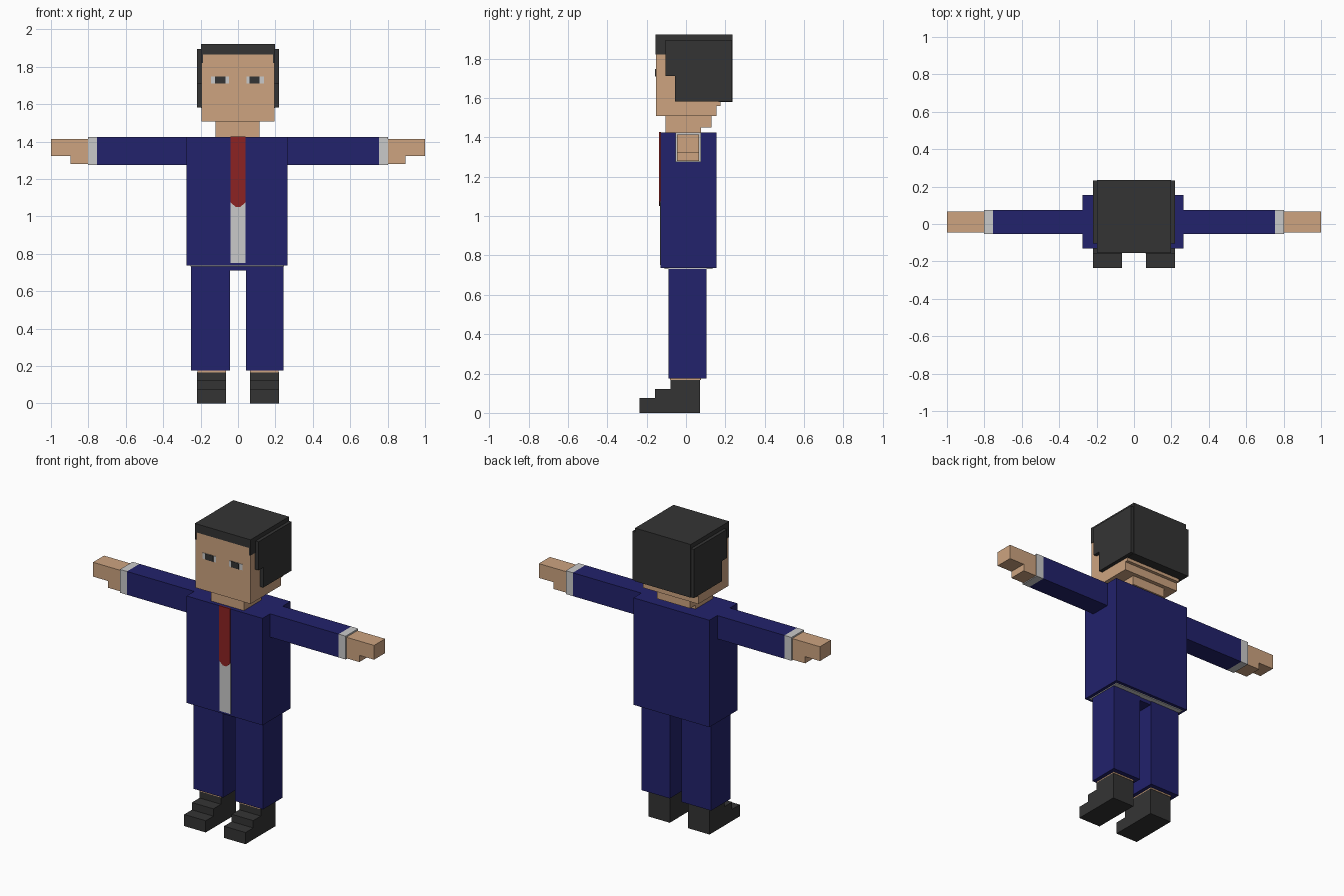
import bpy, bmesh


def material(name, rgb):
    m = bpy.data.materials.new(name)
    m.diffuse_color = (*rgb, 1)
    return m


SKIN = material("skin", (0.61, 0.37, 0.216))
NAVY = material("navy cloth", (0.016, 0.016, 0.15))
WHITE = material("white cloth", (0.59, 0.59, 0.59))
RED = material("red tie", (0.262, 0.016, 0.016))
DARK = material("charcoal", (0.034, 0.034, 0.034))


def prism(name, mat, profile, axis, lo, hi):
    """Extrude a 2D profile along axis (0 = x, 1 = y) from lo to hi."""
    bm = bmesh.new()

    def ring(t):
        return [bm.verts.new((t, a, b) if axis == 0 else (a, t, b)) for a, b in profile]

    low, high = ring(lo), ring(hi)
    bm.faces.new(low)
    bm.faces.new(high)
    n = len(profile)
    for i in range(n):
        j = (i + 1) % n
        bm.faces.new((low[i], low[j], high[j], high[i]))
    bmesh.ops.recalc_face_normals(bm, faces=bm.faces)
    mesh = bpy.data.meshes.new(name)
    bm.to_mesh(mesh)
    bm.free()
    mesh.materials.append(mat)
    ob = bpy.data.objects.new(name, mesh)
    bpy.context.collection.objects.link(ob)
    return ob


def box(name, mat, x, y, z):
    rect = [(y[0], z[0]), (y[1], z[0]), (y[1], z[1]), (y[0], z[1])]
    return prism(name, mat, rect, 0, *sorted(x))


# Jacket, with the shirt hem just showing underneath
box("jacket", NAVY, (-0.275, 0.265), (-0.13, 0.155), (0.737, 1.425))
box("shirt_hem", WHITE, (-0.255, 0.245), (-0.11, 0.135), (0.732, 0.75))
box("trouser_seat", NAVY, (-0.06, 0.06), (-0.085, 0.1), (0.71, 0.734))

# Shirt front and pointed tie
box("shirt_front", WHITE, (-0.04, 0.04), (-0.133, -0.128), (0.75, 1.075))
tie = [(-0.039, 1.428), (-0.039, 1.075), (-0.012, 1.05), (0.012, 1.05),
       (0.039, 1.075), (0.039, 1.428)]
prism("tie", RED, tie, 1, -0.136, -0.128)

# Paired limbs
for side, s in (("left", 1), ("right", -1)):
    root = 0.26 if s > 0 else 0.27
    box(side + "_sleeve", NAVY, (s * root, s * 0.753), (-0.053, 0.075), (1.275, 1.425))
    box(side + "_cuff", WHITE, (s * 0.753, s * 0.803), (-0.053, 0.075), (1.275, 1.425))
    hand = [(0.80, 1.415), (1.0, 1.415), (1.0, 1.323), (0.895, 1.323),
            (0.895, 1.28), (0.80, 1.28)]
    prism(side + "_hand", SKIN, [(s * a, b) for a, b in hand], 1, -0.045, 0.067)

    outer = 0.242 if s > 0 else 0.252
    box(side + "_trouser_leg", NAVY, (s * 0.042, s * outer), (-0.09, 0.105), (0.175, 0.738))
    box(side + "_ankle", SKIN, (s * 0.065, s * 0.217), (-0.082, 0.075), (0.166, 0.18))
    shoe = [(0.072, 0), (0.072, 0.168), (-0.08, 0.168), (-0.08, 0.122),
            (-0.157, 0.122), (-0.157, 0.075), (-0.235, 0.075), (-0.235, 0)]
    prism(side + "_shoe", DARK, shoe, 0, *sorted((s * 0.065, s * 0.218)))

# Neck and head, stepped towards the back
neck = [(-0.105, 1.42), (0.075, 1.42), (0.075, 1.45), (0.13, 1.45),
        (0.13, 1.515), (-0.105, 1.515)]
prism("neck", SKIN, neck, 0, -0.12, 0.115)
head = [(-0.153, 1.508), (0.155, 1.508), (0.155, 1.56), (0.175, 1.56),
        (0.175, 1.87), (-0.153, 1.87)]
prism("head", SKIN, head, 0, -0.196, 0.196)

# Hair: crown and fringe, back block, side panels
box("hair_crown", DARK, (-0.198, 0.198), (-0.156, 0.235), (1.867, 1.922))
box("hair_back", DARK, (-0.198, 0.198), (0.165, 0.235), (1.58, 1.87))
panel = [(-0.105, 1.895), (-0.105, 1.712), (-0.055, 1.712), (-0.055, 1.582),
         (0.233, 1.582), (0.233, 1.895)]
for side, s in (("left", 1), ("right", -1)):
    prism(side + "_hair_side", DARK, panel, 0, *sorted((s * 0.193, s * 0.219)))
    box(side + "_hair_temple", DARK, (s * 0.188, s * 0.198), (-0.156, -0.1), (1.82, 1.87))

# Eyes: whites with dark pupils
for side, white, pupil in (("right", (-0.145, -0.048), (-0.123, -0.066)),
                           ("left", (0.046, 0.14), (0.061, 0.115))):
    box(side + "_eye_white", WHITE, white, (-0.156, -0.15), (1.71, 1.748))
    box(side + "_pupil", DARK, pupil, (-0.158, -0.15), (1.71, 1.748))
